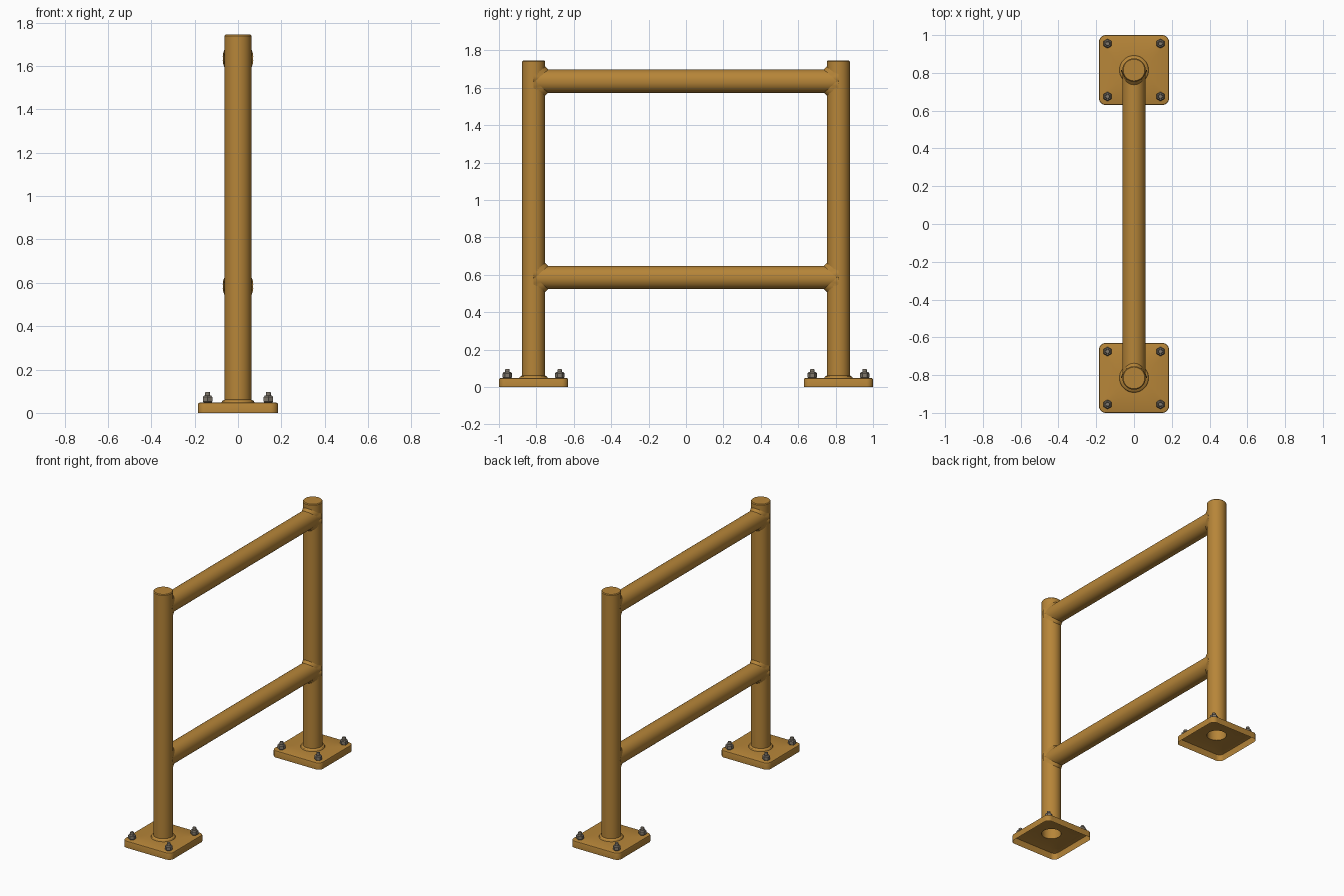
import bpy, bmesh
from math import sin, cos, pi, sqrt, copysign
from mathutils import Vector

cube = bpy.data.objects.get("Cube")
if cube:
    bpy.data.objects.remove(cube, do_unlink=True)

POST_Y, R, TOP = 0.815, 0.062, 1.745
PLATE_Z, HALF = 0.047, 0.185
SEG = 48


def material(name, colour):
    m = bpy.data.materials.new(name)
    m.use_nodes = True
    m.diffuse_color = colour
    m.node_tree.nodes["Principled BSDF"].inputs["Base Color"].default_value = colour
    return m


paint = material("ochre paint", (0.47, 0.235, 0.04, 1))
steel = material("bare steel", (0.22, 0.19, 0.15, 1))


def loft(name, rings, mat, cap=False):
    """Skin a stack of equal-length rings, optionally closing the last one."""
    bm = bmesh.new()
    loops = [[bm.verts.new(p) for p in ring] for ring in rings]
    for a, b in zip(loops, loops[1:]):
        for i in range(len(a)):
            j = (i + 1) % len(a)
            bm.faces.new((a[i], a[j], b[j], b[i]))
    if cap:
        bm.faces.new(loops[-1])
    mesh = bpy.data.meshes.new(name)
    bm.to_mesh(mesh)
    bm.free()
    mesh.materials.append(mat)
    obj = bpy.data.objects.new(name, mesh)
    bpy.context.collection.objects.link(obj)
    bpy.ops.object.select_all(action='DESELECT')
    obj.select_set(True)
    bpy.context.view_layer.objects.active = obj
    bpy.ops.object.shade_smooth_by_angle(angle=pi / 6)
    return obj


def circle(r, z, x=0, y=0, n=SEG):
    return [Vector((x + r * cos(2 * pi * (i + .5) / n),
                    y + r * sin(2 * pi * (i + .5) / n), z)) for i in range(n)]


def rounded_square(half, corner, z, y):
    """Rounded square whose points pair up with those of a circle."""
    ring, per = [], SEG // 4
    for q in range(4):
        cx = copysign(half - corner, cos(pi / 4 + q * pi / 2))
        cy = copysign(half - corner, sin(pi / 4 + q * pi / 2))
        for k in range(per):
            a = (q + k / (per - 1)) * pi / 2
            ring.append(Vector((cx + corner * cos(a), y + cy + corner * sin(a), z)))
    return ring


def saddle(z, side, radius=R, gap=0.0, swell=0.0):
    """Ring where a rail of the given radius meets the post on one side."""
    ring = []
    for i in range(SEG):
        t = 2 * pi * i / SEG
        s = abs(sin(t))
        r = radius + swell * (0.5 + 0.5 * s)
        depth = sqrt(max(R * R - (r * cos(t)) ** 2, 0))
        y = POST_Y - depth - gap * (0.5 + 0.5 * s)
        ring.append(Vector((r * cos(t), side * y, z + r * sin(t))))
    return ring


def bolt(label, x, y):
    # Chamfered hexagonal nut
    loft(label + "_nut", [circle(r, z, x, y, 6) for r, z in
         ((0.02, PLATE_Z), (0.025, 0.052), (0.025, 0.073), (0.019, 0.08))],
         steel, True)
    # Threaded stud end
    loft(label + "_stud", [circle(r, z, x, y, 16) for r, z in
         ((0.012, 0.07), (0.012, 0.093), (0.01, 0.096))], steel, True)


for side, label in ((-1, "front"), (1, "back")):
    y = side * POST_Y
    # Hollow foot plate, open underneath
    loft(label + "_base_plate", [
        rounded_square(HALF, 0.035, 0, y),
        rounded_square(HALF, 0.035, PLATE_Z - 0.007, y),
        rounded_square(HALF - 0.002, 0.033, PLATE_Z - 0.002, y),
        rounded_square(HALF - 0.007, 0.028, PLATE_Z, y),
        circle(R, PLATE_Z, 0, y)], paint)
    # Upright tube with a softened, closed top
    loft(label + "_post", [circle(r, z, 0, y) for r, z in
         ((R, PLATE_Z), (R, TOP - 0.005), (R - 0.005, TOP))], paint, True)
    # Weld bead at the foot
    loft(label + "_foot_weld", [circle(R + d, PLATE_Z + h, 0, y) for d, h in
         ((0.015, 0), (0.011, 0.008), (0, 0.014))], paint)
    for sx in (-1, 1):
        for sy in (-1, 1):
            bolt(f"{label}_{'left' if sx > 0 else 'right'}_{'back' if sy > 0 else 'front'}",
                 sx * 0.14, y + sy * 0.14)

for z, label in ((0.585, "lower"), (1.635, "upper")):
    # Cross rail, coped to fit both posts
    loft(label + "_rail", [saddle(z, -1), saddle(z, 1)][::-1], paint)
    # Fillet welds where the rail meets the posts
    for side, end in ((-1, "front"), (1, "back")):
        rings = [saddle(z, side, swell=0.016), saddle(z, side, gap=0.016)]
        loft(f"{label}_{end}_weld", rings if side < 0 else rings[::-1], paint)

# Make all rail and weld normals point outward from the rail axis
for obj in bpy.context.scene.objects:
    if obj.name.startswith(("lower_", "upper_")):
        mid = Vector((0, 0, 0.585 if obj.name.startswith("lower") else 1.635))
        face = obj.data.polygons[SEG // 8]
        out = face.center - mid
        out.y = 0
        if face.normal.dot(out) < 0:
            obj.data.flip_normals()
